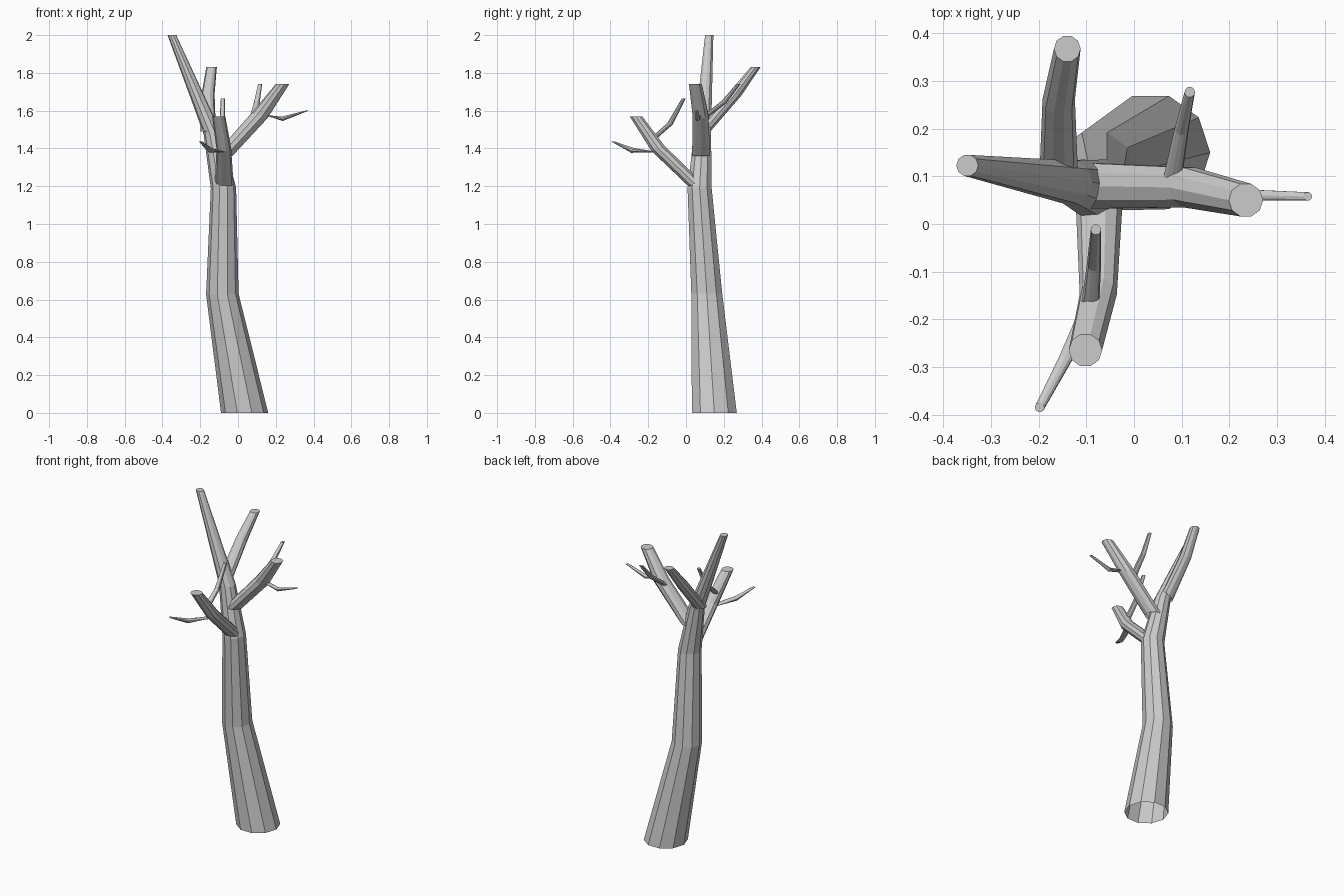
import bpy
import bmesh
from math import cos, sin, tau
from mathutils import Vector

if "Cube" in bpy.data.objects:
    bpy.data.objects.remove(bpy.data.objects["Cube"])

SIDES = 10
UP = Vector((0, 0, 1))

# Single bark colour
bark = bpy.data.materials.new("grey_bark")
bark.use_nodes = True
GREY = (0.6, 0.6, 0.6, 1)
bark.diffuse_color = GREY
bark.node_tree.nodes["Principled BSDF"].inputs["Base Color"].default_value = GREY


def limb(name, path, lean=0.5):
    """Tapered faceted tube through (x, y, z, radius) rings: open base, capped tip.
    Inner rings lean part way from level toward the direction of growth."""
    bm = bmesh.new()
    centres = [Vector(p[:3]) for p in path]
    rings = []
    for i, c in enumerate(centres):
        normal = UP
        if 0 < i < len(path) - 1:
            grow = (c - centres[i - 1]).normalized() + (centres[i + 1] - c).normalized()
            normal = UP.lerp(grow.normalized(), lean)
        turn = UP.rotation_difference(normal)
        ring = []
        for k in range(SIDES):
            a = tau * k / SIDES
            ring.append(bm.verts.new(c + turn @ (Vector((cos(a), sin(a), 0)) * path[i][3])))
        rings.append(ring)
    for low, high in zip(rings, rings[1:]):
        for k in range(SIDES):
            n = (k + 1) % SIDES
            bm.faces.new((low[k], low[n], high[n], high[k]))
    bm.faces.new(rings[-1])
    mesh = bpy.data.meshes.new(name)
    bm.to_mesh(mesh)
    bm.free()
    mesh.materials.append(bark)
    obj = bpy.data.objects.new(name, mesh)
    bpy.context.collection.objects.link(obj)


# Trunk, bending and tapering to the highest tip
limb("trunk", [(0.035, 0.15, 0, 0.125), (-0.083, 0.11, 0.63, 0.086),
               (-0.077, 0.072, 1.19, 0.067), (-0.135, 0.088, 1.48, 0.047),
               (-0.35, 0.123, 2, 0.023)], 0.3)

# Main branches
limb("left_branch", [(-0.08, 0.08, 1.36, 0.05), (0.115, 0.077, 1.575, 0.044),
                     (0.235, 0.05, 1.74, 0.036)])
limb("front_branch", [(-0.073, 0.06, 1.2, 0.05), (-0.075, -0.148, 1.4, 0.039),
                      (-0.102, -0.265, 1.57, 0.035)])
limb("back_branch", [(-0.158, 0.09, 1.49, 0.041), (-0.158, 0.262, 1.69, 0.034),
                     (-0.14, 0.368, 1.83, 0.028)])

# Twigs
limb("left_outer_twig", [(0.12, 0.068, 1.58, 0.017), (0.235, 0.061, 1.557, 0.012),
                         (0.365, 0.058, 1.6, 0.009)], 0.9)
limb("left_back_twig", [(0.08, 0.09, 1.56, 0.02), (0.1, 0.2, 1.645, 0.015),
                        (0.117, 0.277, 1.74, 0.011)])
limb("front_outer_twig", [(-0.085, -0.16, 1.38, 0.02), (-0.145, -0.285, 1.39, 0.014),
                          (-0.198, -0.385, 1.436, 0.01)], 0.9)
limb("front_upper_twig", [(-0.092, -0.17, 1.455, 0.019), (-0.084, -0.085, 1.53, 0.015),
                          (-0.08, -0.012, 1.665, 0.011)])
